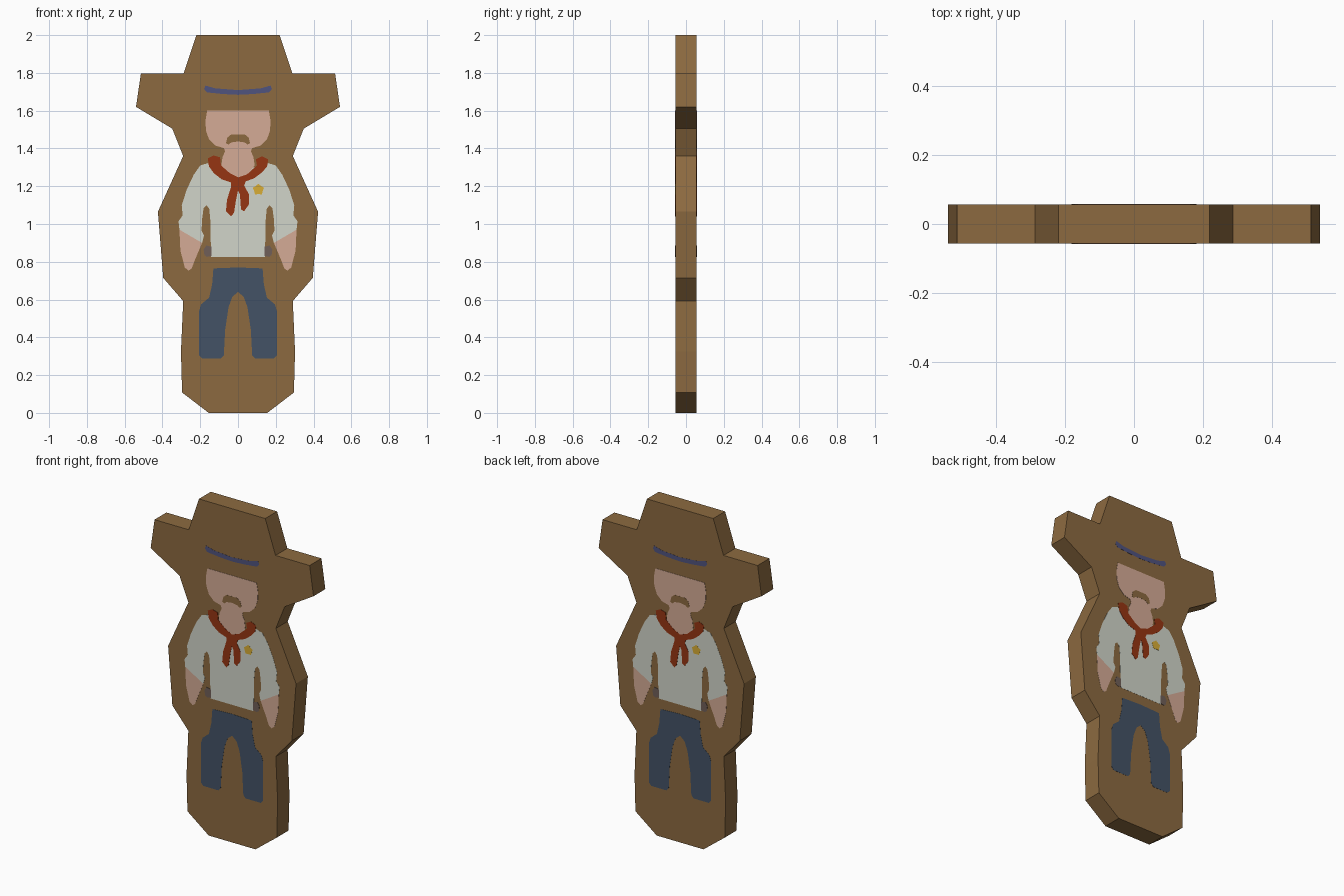
import bpy, bmesh, math

DEPTH = 0.056   # half thickness of the board
STEP = 0.0008   # height of each paint layer


def material(name, rgb):
    lin = [(c / 255 / 12.92) if c < 11 else ((c / 255 + 0.055) / 1.055) ** 2.4 for c in rgb]
    m = bpy.data.materials.new(name)
    m.diffuse_color = (*lin, 1)
    return m


wood = material("brown_wood", (140, 106, 64))
skin = material("skin", (213, 171, 150))
shirt = material("pale_cloth", (209, 213, 202))
denim = material("blue_denim", (67, 82, 102))
red = material("red_cloth", (150, 53, 18))
gold = material("gold", (216, 174, 54))
purple = material("purple_band", (80, 83, 126))
grey = material("grey_leather", (112, 95, 88))


def mirrored(half):
    """Full outline from its right half, listed top centre to bottom centre."""
    return half + [(-x, z) for x, z in reversed(half) if x > 0]


def flipped(points):
    return [(-x, z) for x, z in points]


def prism(name, outline, y_front, y_back, mat, turn=1):
    """Outline in x,z extruded along y; turn=-1 spins it to the back."""
    bm = bmesh.new()
    face = bm.faces.new([bm.verts.new((x * turn, y_front * turn, z)) for x, z in outline])
    ext = bmesh.ops.extrude_face_region(bm, geom=[face], use_keep_orig=True)
    for v in ext["geom"]:
        if isinstance(v, bmesh.types.BMVert):
            v.co.y = y_back * turn
    bmesh.ops.recalc_face_normals(bm, faces=bm.faces)
    bmesh.ops.triangulate(bm, faces=[f for f in bm.faces if len(f.verts) > 4])
    me = bpy.data.meshes.new(name)
    bm.to_mesh(me)
    bm.free()
    me.materials.append(mat)
    ob = bpy.data.objects.new(name, me)
    bpy.context.collection.objects.link(ob)
    return ob


def paint(name, outline, mat, layer):
    """Thin plate on the front, and the same one turned round on the back."""
    for side, turn in (("front", 1), ("back", -1)):
        prism(f"{name}_{side}", outline, -DEPTH - STEP * layer, -DEPTH + 0.001, mat, turn)


# Cut-out board with hat silhouette
board = [(0.22, 2.0), (0.288, 1.797), (0.514, 1.797), (0.54, 1.62), (0.348, 1.505),
         (0.29, 1.36), (0.424, 1.065), (0.396, 0.715), (0.29, 0.592), (0.302, 0.325),
         (0.296, 0.108), (0.155, 0)]
prism("board", mirrored(board), -DEPTH, DEPTH, wood)

# Hat band
paint("hat_band", mirrored([(0, 1.709), (0.12, 1.718), (0.172, 1.733), (0.18, 1.715),
                            (0.165, 1.697), (0.08, 1.688), (0, 1.684)]), purple, 1)

# Shirt with sleeves
paint("shirt", mirrored([(0.09, 1.30), (0.16, 1.322), (0.20, 1.31), (0.235, 1.26), (0.272, 1.18),
                         (0.298, 1.10), (0.293, 1.045), (0.315, 1.015), (0.31, 0.97),
                         (0.19, 0.90), (0.18, 0.94), (0.193, 0.965), (0.19, 1.025),
                         (0.182, 1.085), (0.167, 1.10), (0.152, 1.08), (0.146, 1.015),
                         (0.143, 0.825)]), shirt, 1)

# Face and neck
paint("face", mirrored([(0.163, 1.60), (0.172, 1.55), (0.170, 1.495), (0.153, 1.447),
                        (0.12, 1.415), (0.075, 1.402), (0.068, 1.385), (0.082, 1.355),
                        (0.088, 1.31), (0.05, 1.26), (0, 1.24)]), skin, 2)
paint("moustache", mirrored([(0.035, 1.475), (0.056, 1.458), (0.064, 1.428), (0.05, 1.42),
                             (0.036, 1.432), (0, 1.437)]), wood, 3)

# Forearms and holsters
forearm = [(0.31, 0.97), (0.19, 0.90), (0.228, 0.81), (0.245, 0.765), (0.262, 0.753),
           (0.282, 0.77), (0.305, 0.86)]
holster = [(0.14, 0.83), (0.14, 0.88), (0.168, 0.886), (0.182, 0.865), (0.178, 0.836),
           (0.165, 0.826)]
for side, fn in (("right", list), ("left", flipped)):
    paint(f"forearm_{side}", fn(forearm), skin, 1)
    paint(f"holster_{side}", fn(holster), grey, 2)

# Trousers
paint("trousers", mirrored([(0, 0.77), (0.13, 0.765), (0.137, 0.68), (0.153, 0.61), (0.195, 0.575),
                            (0.206, 0.54), (0.206, 0.305), (0.19, 0.288), (0.09, 0.288),
                            (0.075, 0.305), (0.068, 0.44), (0.05, 0.56), (0.03, 0.615),
                            (0, 0.64)]), denim, 1)

# Neckerchief with knot and two tails
paint("neckerchief", [(-0.16, 1.348), (-0.13, 1.363), (-0.095, 1.353), (-0.09, 1.31),
                      (-0.042, 1.268), (0, 1.247), (0.048, 1.263), (0.10, 1.31), (0.095, 1.342),
                      (0.127, 1.358), (0.16, 1.342), (0.154, 1.305), (0.127, 1.273),
                      (0.085, 1.242), (0.042, 1.226), (0.032, 1.205), (0.058, 1.157),
                      (0.058, 1.104), (0.032, 1.067), (0.016, 1.077), (0.01, 1.157),
                      (0, 1.178), (-0.01, 1.13), (-0.021, 1.06), (-0.037, 1.04),
                      (-0.064, 1.067), (-0.058, 1.13), (-0.037, 1.194), (-0.037, 1.22),
                      (-0.085, 1.236), (-0.127, 1.268), (-0.154, 1.305)], red, 3)

# Badge
badge = []
for i in range(10):
    r = 0.031 if i % 2 == 0 else 0.024
    a = math.radians(90 + 36 * i)
    badge.append((0.108 + r * math.cos(a), 1.182 + r * math.sin(a)))
paint("badge", badge, gold, 2)
